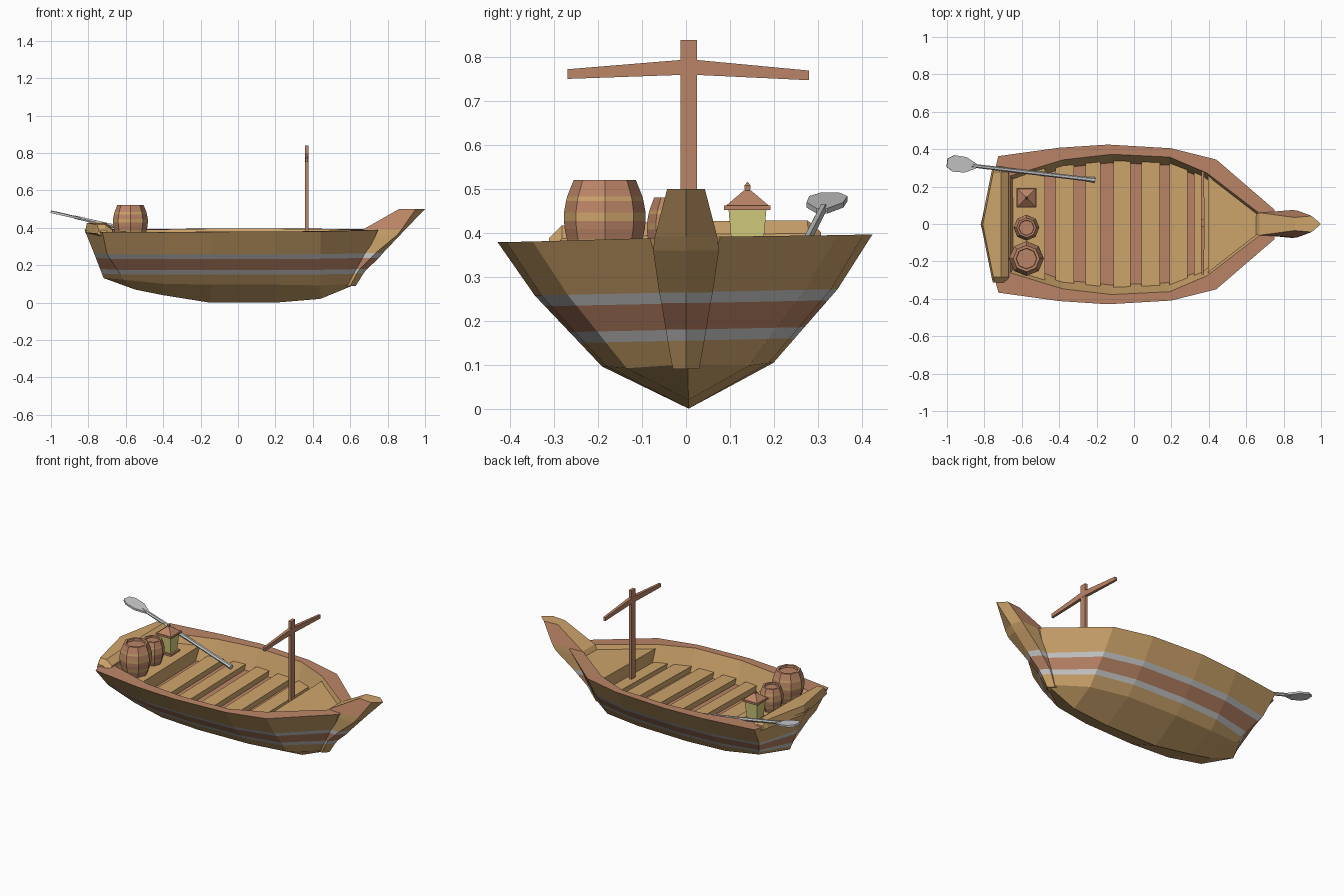
import bpy, bmesh, math
from mathutils import Vector

if "Cube" in bpy.data.objects:
    bpy.data.objects.remove(bpy.data.objects["Cube"])


def material(name, rgb):
    m = bpy.data.materials.new(name)
    m.diffuse_color = (*rgb, 1)
    m.use_nodes = True
    m.node_tree.nodes["Principled BSDF"].inputs["Base Color"].default_value = m.diffuse_color
    return m


TAN = material("tan_wood", (0.62, 0.375, 0.15))
RED = material("red_wood", (0.5, 0.235, 0.135))
GREY = material("grey_metal", (0.55, 0.55, 0.55))
GLOW = material("lantern_glass", (0.68, 0.62, 0.21))
MATS = [TAN, RED, GREY, GLOW]


def build(name, verts, faces, ids):
    """Make a flat shaded mesh; ids gives one material slot or one per face."""
    bm = bmesh.new()
    vs = [bm.verts.new(v) for v in verts]
    for i, f in enumerate(faces):
        bm.faces.new([vs[k] for k in f]).material_index = ids if isinstance(ids, int) else ids[i]
    bmesh.ops.remove_doubles(bm, verts=bm.verts, dist=1e-5)
    bmesh.ops.recalc_face_normals(bm, faces=bm.faces)
    me = bpy.data.meshes.new(name)
    bm.to_mesh(me)
    bm.free()
    for m in MATS:
        me.materials.append(m)
    ob = bpy.data.objects.new(name, me)
    bpy.context.collection.objects.link(ob)
    return ob


def heel(ob):
    """Lean a hull part slightly to one side, as the boat sits."""
    ob.rotation_euler.x = 0.021
    ob.location.y = 0.006


def loft(name, rings, color, caps=True):
    """Join closed rings; color is a slot or a function of (ring, side)."""
    n = len(rings[0])
    get = color if callable(color) else (lambda r, s: color)
    faces, ids = [], []
    for r in range(len(rings) - 1):
        for s in range(n):
            t = (s + 1) % n
            faces.append((r * n + s, r * n + t, (r + 1) * n + t, (r + 1) * n + s))
            ids.append(get(r, s))
    if caps:
        faces += [tuple(range(n)), tuple(range((len(rings) - 1) * n, len(rings) * n))]
        ids += [get(0, 0), get(len(rings) - 2, 0)]
    return build(name, [p for ring in rings for p in ring], faces, ids)


def interp(pts, x):
    for (a, fa), (b, fb) in zip(pts, pts[1:]):
        if x <= b:
            return fa + (fb - fa) * (x - a) / (b - a)
    return pts[-1][1]


# Hull: half stations of rim, knee, chine, keel, inner rim, floor edge; then mirrored
stations = [
    ((-.82, 0, .39), (-.77, 0, .265), (-.72, 0, .135), (-.715, .13), (-.66, 0), (-.63, 0)),
    ((-.725, .365, .385), (-.70, .28, .265), (-.61, .15, .125), (-.55, .07), (-.66, .26), (-.63, .21)),
    ((-.40, .41, .385), (-.40, .335, .265), (-.40, .185, .105), (-.40, .04), (-.38, .345), (-.38, .30)),
    ((-.14, .427, .388), (-.14, .345, .265), (-.14, .195, .10), (-.15, 0), (-.12, .375), (-.12, .327)),
    ((.20, .407, .388), (.20, .33, .265), (.20, .185, .10), (.20, 0), (.19, .36), (.19, .314)),
    ((.44, .347, .388), (.44, .27, .265), (.44, .14, .095), (.44, .02), (.39, .275), (.37, .245)),
    ((.75, .08, .39), (.69, .045, .265), (.61, .02, .10), (.61, .09), (.67, .06), (.60, .03)),
    ((.75, 0, .39), (.69, 0, .265), (.61, 0, .10), (.61, .09), (.67, 0), (.60, 0)),
]
FLOOR = .255
columns = []
for rim, knee, chine, keel, inner, edge in stations:
    k, c = Vector(knee), Vector(chine)
    bands = [c.lerp(k, (z - c.z) / (k.z - c.z)) for z in (.155, .18, .24)]
    columns.append([(keel[0], 0, keel[1]), c, *bands, k, rim,
                    (*inner, rim[2]), (*edge, FLOOR), (edge[0], 0, FLOOR)])
rows = len(columns[0])
row_color = [0, 0, 2, 1, 2, 0, 1, 0, 1]
faces, ids = [], []
for i in range(len(columns) - 1):
    for j in range(rows - 1):
        faces.append((i * rows + j, (i + 1) * rows + j, (i + 1) * rows + j + 1, i * rows + j + 1))
        ids.append(row_color[j])
hull = build("hull", [p for col in columns for p in col], faces, ids)
mir = hull.modifiers.new("mirror", 'MIRROR')
mir.use_axis = (False, True, False)
heel(hull)

# Bow stem: height, front x, side x, half width, back x, back half width
stem_rows = [
    (.09, .63, .60, .03, .50, .015), (.155, .67, .635, .042, .53, .025),
    (.18, .69, .65, .046, .54, .03), (.24, .755, .71, .056, .57, .04),
    (.265, .775, .735, .061, .60, .045), (.36, .865, .85, .075, .65, .055),
    (.392, .895, .875, .071, .67, .06), (.50, 1.0, .95, .043, .86, .035)]
stem_band = {1: 2, 2: 1, 3: 2}
loft("bow_stem", [[(f, 0, z), (s, w, z), (b, v, z), (b, -v, z), (s, -w, z)]
                  for z, f, s, w, b, v in stem_rows],
     lambda r, s: stem_band.get(r, 1 if r == 6 and s in (1, 3) else 0))

# Stern rail with a sloping inner face
heel(loft("stern_rail", [[(x, y, .375), (x + .01, y, top), (-.71, y, top), (-.67, y, top - .03),
                          (-.665, y, .33)]
                         for y, x, top in ((-.31, -.755, .395), (-.28, -.762, .423), (0, -.818, .427),
                                           (.28, -.762, .423), (.31, -.755, .395))], 0))


def deck(name, x0, y0, x1, y1, z0, z1, taper, slot):
    def ring(k, z):
        return [(x0, -y0 * k, z), (x1, -y1 * k, z), (x1, y1 * k, z), (x0, y0 * k, z)]
    heel(loft(name, [ring(taper, z0), ring(1, z1)], slot))


# Decks and floor planks
deck("bow_deck", .395, .265, .67, .057, .245, .365, .85, 0)
deck("stern_deck", -.67, .25, -.475, .307, .245, .336, .82, 0)
width = [(-.63, .24), (-.38, .318), (-.12, .345), (.19, .33), (.40, .26)]
for i, (a, b) in enumerate(((-.42, -.32), (-.26, -.18), (-.11, -.02), (.04, .14), (.19, .285), (.32, .396))):
    deck(f"floor_plank_{i + 1}", a, interp(width, a), b, interp(width, b), .25, .288, .93, 0)


def frustum(name, x, y, z0, z1, w0, w1, slot, d0=None, d1=None):
    d0, d1 = d0 or w0, d1 or w1
    return loft(name, [[(x + i * d, y + j * w, z) for i, j in ((-1, -1), (1, -1), (1, 1), (-1, 1))]
                       for w, d, z in ((w0, d0, z0), (w1, d1, z1))], slot)


# Mast and drooping crossarm
frustum("mast", .367, .006, .25, .84, .019, .019, 1, .009, .009)
loft("crossarm", [[(.367 - d, y, z - h), (.367 + d, y, z - h), (.367 + d, y, z + h), (.367 - d, y, z + h)]
                  for y, z, h, d in ((-.27, .762, .011, .007), (-.013, .777, .017, .01),
                                     (.025, .777, .017, .01), (.28, .759, .011, .007))], 1)


# Barrels: eight sided lathe with tan hoops and a sunken lid
def barrel(name, x, y, radius, z0, height):
    profile = [(.74, 0), (.87, .18), (.93, .28), (.98, .40), (1, .50), (1, .60),
               (.95, .74), (.92, .80), (.76, 1), (.60, 1), (.58, .93)]
    hoops = (1, 4, 6)
    loft(name, [[(x + radius * r * math.cos(k * math.pi / 4), y + radius * r * math.sin(k * math.pi / 4),
                  z0 + height * h) for k in range(8)] for r, h in profile],
         lambda r, s: 0 if r in hoops else 1)


barrel("large_barrel", -.575, -.185, .093, .334, .187)
barrel("small_barrel", -.575, -.02, .069, .334, .147)

# Lantern
L = (-.575, .14)
frustum("lantern_base", *L, .334, .350, .045, .045, 1)
frustum("lantern_body", *L, .350, .453, .034, .043, 3)
frustum("lantern_eave", *L, .452, .463, .053, .053, 1)
frustum("lantern_roof", *L, .463, .497, .048, .008, 1)
frustum("lantern_knob", *L, .497, .508, .006, .007, 1)
frustum("lantern_tip", *L, .508, .516, .007, .001, 1)

# Oar: shaft and flat blade along one sloping axis
tip, end = Vector((-.999, .328, .486)), Vector((-.21, .235, .305))
axis = (end - tip).normalized()
side = axis.cross(Vector((0, 0, 1))).normalized()
up = side.cross(axis)
length = (end - tip).length
loft("oar_shaft", [[tip + axis * t + (side * math.cos(a) + up * math.sin(a)) * r
                    for a in [k * math.pi / 3 for k in range(6)]]
                   for t, r in ((.13, .010), (length - .04, .012), (length, .015))], 2)
outline = [(0, .022), (.035, .044), (.10, .042), (.16, .013)]
flat = outline + [(t, -w) for t, w in reversed(outline)]
loft("oar_blade", [[tip + axis * t + side * w + up * h for t, w in flat] for h in (-.006, .006)], 2)
